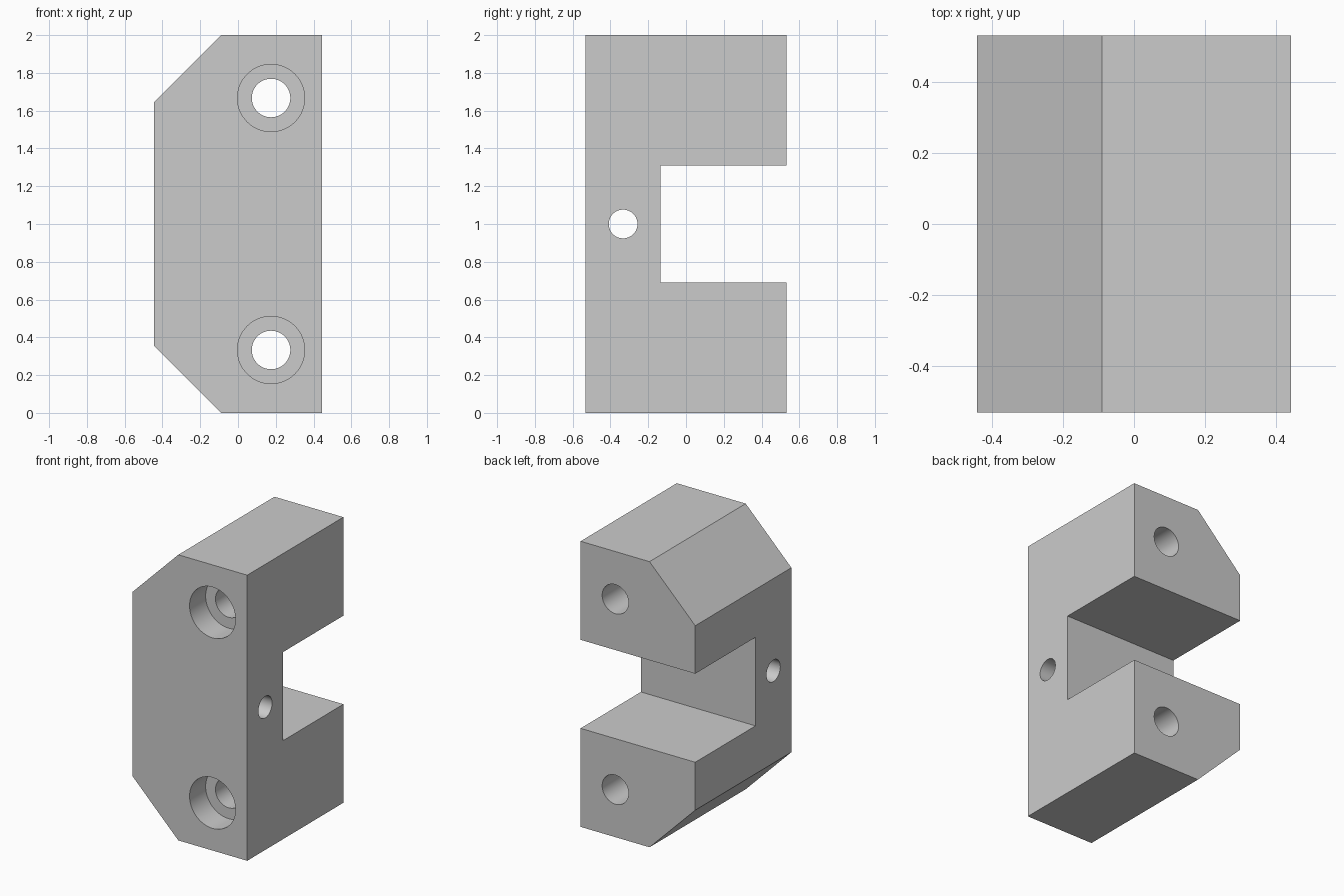
import bpy
import bmesh
import math
from mathutils import Matrix, Vector

default_cube = bpy.data.objects.get("Cube")
if default_cube:
    bpy.data.objects.remove(default_cube, do_unlink=True)

HALF_X, HALF_Y, HEIGHT = 0.444, 0.532, 2.0
MID = HEIGHT / 2

# Single grey material
grey = bpy.data.materials.new("plain grey")
grey.use_nodes = True
colour = (0.6, 0.6, 0.6, 1)
grey.diffuse_color = colour
grey.node_tree.nodes["Principled BSDF"].inputs["Base Color"].default_value = colour


def add_object(name, bm):
    bmesh.ops.recalc_face_normals(bm, faces=bm.faces)
    mesh = bpy.data.meshes.new(name)
    bm.to_mesh(mesh)
    bm.free()
    mesh.materials.append(grey)
    obj = bpy.data.objects.new(name, mesh)
    bpy.context.collection.objects.link(obj)
    return obj


def box(name, low, high):
    low, high = Vector(low), Vector(high)
    bm = bmesh.new()
    bmesh.ops.create_cube(bm, size=1, matrix=Matrix.Translation((low + high) / 2)
                          @ Matrix.Diagonal((*(high - low), 1)))
    return add_object(name, bm)


def cylinder(name, centre, radius, length, axis):
    turn = Matrix.Rotation(math.pi / 2, 4, "X" if axis == "Y" else "Y")
    bm = bmesh.new()
    bmesh.ops.create_cone(bm, cap_ends=True, segments=64, radius1=radius, radius2=radius,
                          depth=length, matrix=Matrix.Translation(centre) @ turn)
    return add_object(name, bm)


# Block with two chamfered corners, extruded from front to back
bm = bmesh.new()
profile = [(HALF_X, 0), (HALF_X, HEIGHT), (-0.09, HEIGHT),
           (-HALF_X, 1.646), (-HALF_X, 0.354), (-0.09, 0)]
face = bm.faces.new([bm.verts.new((x, -HALF_Y, z)) for x, z in profile])
sweep = bmesh.ops.extrude_face_region(bm, geom=[face])
bmesh.ops.translate(bm, vec=(0, 2 * HALF_Y, 0),
                    verts=[v for v in sweep["geom"] if isinstance(v, bmesh.types.BMVert)])
block = add_object("clamp_block", bm)

# Rear slot and cross hole
cutters = [box("slot_cutter", (-1, -0.135, MID - 0.31), (1, 1, MID + 0.31)),
           cylinder("cross_hole_cutter", (0, -0.333, MID), 0.076, 2, "X")]

# Bolt holes, counterbored from the front
for side, label in ((-1, "lower"), (1, "upper")):
    z = MID + side * 0.667
    cutters.append(cylinder(label + "_bolt_cutter", (0.175, 0, z), 0.102, 2, "Y"))
    cutters.append(cylinder(label + "_counterbore_cutter", (0.175, -HALF_Y, z), 0.178, 0.356, "Y"))

for cutter in cutters:
    cut = block.modifiers.new(cutter.name, "BOOLEAN")
    cut.operation = "DIFFERENCE"
    cut.solver = "EXACT"
    cut.object = cutter

# Apply the cuts, then drop the helpers
bpy.context.view_layer.objects.active = block
block.select_set(True)
for modifier in list(block.modifiers):
    bpy.ops.object.modifier_apply(modifier=modifier.name)
for cutter in cutters:
    bpy.data.objects.remove(cutter, do_unlink=True)
bpy.ops.object.shade_smooth_by_angle(angle=math.radians(30))
